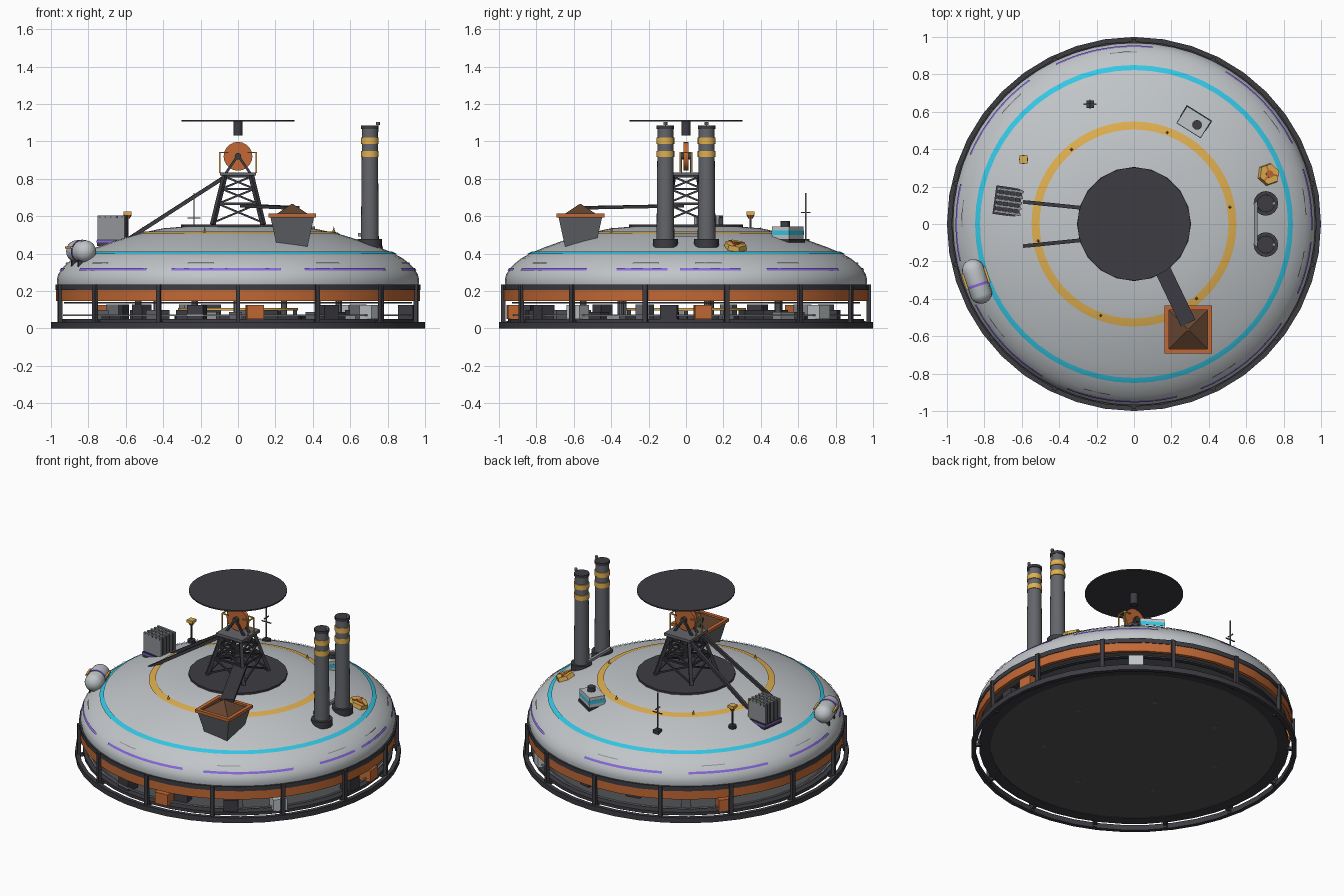
import bpy, bmesh, random
from math import sin, cos, pi, radians, degrees, atan2
from mathutils import Vector, Matrix

if "Cube" in bpy.data.objects:
    bpy.data.objects.remove(bpy.data.objects["Cube"])
random.seed(4)


def material(name, r, g, b):
    m = bpy.data.materials.new(name)
    m.use_nodes = True
    m.diffuse_color = (r, g, b, 1)
    m.node_tree.nodes["Principled BSDF"].inputs["Base Color"].default_value = (r, g, b, 1)
    return m


LIGHT = material("pale grey shell", .53, .56, .58)
STEEL = material("bare steel", .28, .29, .31)
MID = material("mid grey metal", .125, .13, .145)
DARK = material("dark metal", .045, .045, .055)
FLOOR = material("underside grey", .085, .088, .09)
ORANGE = material("orange paint", .54, .14, .035)
YELLOW = material("yellow paint", .74, .43, .08)
CYAN = material("cyan stripe", .035, .57, .78)
PURPLE = material("purple stripe", .25, .14, .74)
BROWN = material("brown ore", .13, .06, .03)


def finish(name, bm, mat, matrix):
    bm.transform(matrix)
    bmesh.ops.recalc_face_normals(bm, faces=bm.faces)
    me = bpy.data.meshes.new(name)
    for f in bm.faces:
        f.smooth = True
    bm.to_mesh(me)
    bm.free()
    me.set_sharp_from_angle(angle=radians(30))
    me.materials.append(mat)
    bpy.context.scene.collection.objects.link(bpy.data.objects.new(name, me))


def aim(loc, axis):
    return Matrix.Translation(loc) @ Vector(axis).to_track_quat('Z', 'Y').to_matrix().to_4x4()


def box(name, loc, size, mat, turn=0):
    bm = bmesh.new()
    bmesh.ops.create_cube(bm, size=1, matrix=Matrix.Diagonal((*size, 1)))
    finish(name, bm, mat, Matrix.Translation(loc) @ Matrix.Rotation(radians(turn), 4, 'Z'))


def beam(name, p, q, w, mat, h=None):
    p, q = Vector(p), Vector(q)
    bm = bmesh.new()
    bmesh.ops.create_cube(bm, size=1, matrix=Matrix.Diagonal((w, h or w, (q - p).length, 1)))
    finish(name, bm, mat, aim((p + q) / 2, q - p))


def cone(name, loc, r1, r2, h, mat, n=20, axis=(0, 0, 1), spin=0):
    bm = bmesh.new()
    bmesh.ops.create_cone(bm, cap_ends=True, segments=n, radius1=r1, radius2=r2, depth=h)
    bm.transform(Matrix.Rotation(radians(spin), 4, 'Z'))
    finish(name, bm, mat, aim(loc, axis))


def lathe(name, profile, mat, n=56, start=0, sweep=360, closed=False):
    bm = bmesh.new()
    rows, k = [], len(profile)
    for i in range(n if sweep == 360 else n + 1):
        a = radians(start + sweep * i / n)
        rows.append([bm.verts.new((r * cos(a), r * sin(a), z)) for r, z in profile])
    for i in range(n):
        a, b = rows[i], rows[(i + 1) % len(rows)]
        for j in range(k if closed else k - 1):
            l = (j + 1) % k
            bm.faces.new((a[j], b[j], b[l], a[l]))
    finish(name, bm, mat, Matrix())


def hoop(name, r0, r1, z0, z1, mat):
    lathe(name, [(r0, z0), (r1, z0), (r1, z1), (r0, z1)], mat, 40, closed=True)


DOME = [(.966, .235), (.969, .26), (.961, .29), (.942, .32), (.918, .345), (.88, .375),
        (.835, .40), (.76, .432), (.66, .468), (.53, .508), (.4, .535), (.28, .545)]


def stripe(name, r0, r1, mat, start=0, sweep=360, n=56):
    pts = []
    for r in (r0, (r0 + r1) / 2, r1):
        for (a, za), (b, zb) in zip(DOME[1:], DOME[2:]):
            if b <= r < a:
                pts.append((r + .003, za + (zb - za) * (a - r) / (a - b) + .004))
    lathe(name, pts, mat, n, start, sweep)


def around(count, r, offset=0):
    for i in range(count):
        a = 2 * pi * i / count + radians(offset)
        yield r * cos(a), r * sin(a), degrees(a)


# Shell, stripes and seams
lathe("dome_shell", DOME, LIGHT)
stripe("cyan_ring", .847, .82, CYAN)
stripe("yellow_ring", .545, .502, YELLOW)
for start, sweep in ((27, 32), (84, 32), (126, 31), (167, 25), (207, 32), (248, 36), (292, 34), (337, 17), (358, 20)):
    stripe("purple_dash", .951, .943, PURPLE, start, sweep, 8)
    stripe("seam_dash", .92, .915, STEEL, start + 5, 9, 4)
for x, y, a in around(6, .52, 10):
    cone("ring_marker", (x, y, .527), .01, 0, .035, YELLOW, 4)

# Base, posts and belt
cone("floor_disc", (0, 0, .041), .88, .88, .016, FLOOR, 40)
hoop("floor_rim", .88, .952, .03, .05, DARK)
hoop("base_ring", .974, 1.0, 0, .035, DARK)
hoop("upper_ring", .93, .977, .205, .235, DARK)
hoop("orange_belt", .95, .973, .147, .205, ORANGE)
hoop("belt_track", .9, .93, .132, .142, DARK)
hoop("guard_rail", .925, .935, .066, .074, STEEL)
cone("ceiling", (0, 0, .21), .95, .95, .008, MID, 40)
for x, y, a in around(14, .977, -90):
    box("post", (x, y, .118), (.022, .024, .232), DARK, a)
    beam("floor_bracket", (x * .96, y * .96, .032), (x, y, .025), .02, DARK)

# Machinery in the open storey
hoop("inner_track", .29, .32, .095, .108, YELLOW)
hoop("track_bed", .27, .34, .048, .065, DARK)
for x, y, a in around(8, .305):
    box("track_leg", (x, y, .075), (.02, .02, .05), DARK, a)
for i, (x, y, a) in enumerate(around(30, .78, 5)):
    s, h = random.uniform(.82, 1.08), random.choice((.025, .04, .05, .08))
    mat = (DARK, MID, DARK, STEEL, MID, DARK)[i % 6]
    box("machine", (x * s, y * s, .048 + h / 2), (.07, random.uniform(.06, .13), h), mat, a)
for x, y, mat in ((.09, -.915, ORANGE), (.915, .09, ORANGE), (-.7, .59, ORANGE), (.71, -.58, LIGHT),
                  (.58, .71, LIGHT), (.48, -.76, DARK), (.9, -.09, DARK), (-.22, -.86, DARK)):
    box("cabinet", (x, y, .087), (.08, .09, .076), mat, degrees(atan2(y, x)))
for x, y, a in around(7, .55, 12):
    cone("inner_column", (x, y, .12), .018, .018, .18, MID, 10)

# Tower with cross bracing
cone("tower_pad", (0, 0, .545), .305, .305, .022, DARK)


def leg_point(k, t):
    s = .135 - .065 * t
    return Vector((s * (1, -1, -1, 1)[k % 4], s * (1, 1, -1, -1)[k % 4], .555 + .265 * t))


levels = (.04, .42, .72, .97)
for k in range(4):
    beam("tower_leg", leg_point(k, 0), leg_point(k, 1), .022, DARK)
    for lo, hi in zip(levels, levels[1:]):
        beam("brace", leg_point(k, lo), leg_point(k + 1, hi), .01, DARK)
        beam("brace", leg_point(k + 1, lo), leg_point(k, hi), .01, DARK)
        beam("strut", leg_point(k, hi), leg_point(k + 1, hi), .011, DARK)
box("tower_deck", (0, 0, .825), (.195, .195, .018), MID)
cone("wheel", (0, 0, .92), .077, .077, .026, ORANGE, 20, (0, 1, 0))
cone("wheel_hub", (0, 0, .92), .018, .018, .07, DARK, 12, (0, 1, 0))
for s in (-1, 1):
    for x in (-.065, .065):
        beam("wheel_frame", (x, .028 * s, .83), (0, .028 * s, .925), .013, DARK)
        beam("deck_rail_post", (x * 1.5, .03 * s, .83), (x * 1.5, .03 * s, .94), .007, YELLOW)
        beam("deck_rail_arm", (x * 1.5, .03 * s, .94), (x * .8, .03 * s, .94), .007, YELLOW)
    beam("deck_rail_top", (.0975 * s, -.03, .94), (.0975 * s, .03, .94), .007, YELLOW)
    beam("stay_beam", (-.07, .065 * s, .81), (-.59, .118 * s, .475), .02, DARK)
cone("rotor_mast", (0, 0, 1.07), .025, .025, .075, DARK)
cone("top_disc", (0, 0, 1.111), .302, .302, .008, DARK, 32)

# Conveyor and ore hopper
beam("conveyor", (.05, -.03, .655), (.29, -.53, .645), .085, DARK, .018)
hx, hy = .29, -.565
cone("hopper_body", (hx, hy, .515), .115, .165, .16, MID, 4, spin=45)
cone("ore_pile", (hx, hy, .63), .155, .005, .07, BROWN, 4, spin=45)
for s in (-.116, .116):
    box("hopper_rim", (hx + s, hy, .603), (.024, .256, .02), ORANGE)
    box("hopper_rim", (hx, hy + s, .603), (.256, .024, .02), ORANGE)

# Twin chimneys
x = .705
for y in (-.11, .11):
    cone("chimney_foot", (x, y, .455), .066, .066, .045, DARK, 16)
    cone("chimney", (x, y, .76), .048, .042, .63, MID)
    cone("chimney_cap", (x, y, 1.075), .047, .047, .018, DARK)
    for z in (.932, 1.003):
        cone("chimney_band", (x, y, z), .0475, .0475, .033, YELLOW)
    beam("lamp_stalk", (x + .043, y, 1.05), (x + .043, y, 1.09), .005, MID)
    cone("chimney_lamp", (x + .043, y, 1.095), .01, .01, .016, STEEL, 8)
    beam("flue_link", (.65, y, .5), (x, y, .5), .018, STEEL)
beam("flue_pipe", (.65, -.115, .5), (.65, .115, .5), .018, STEEL)

# Hexagonal hatch
slope, centre = Vector((.36, .13, 1)), Vector((.725, .267, .455))
cone("hatch", (.72, .265, .44), .062, .057, .03, YELLOW, 6, slope)
cone("hatch_centre", centre, .022, .022, .006, ORANGE, 6, slope)
for x, y, a in around(3, .05):
    beam("hatch_rib", centre, centre + slope.to_track_quat('Z', 'Y') @ Vector((x, y, 0)), .009, ORANGE, .006)

# Equipment cabin
box("cabin", (.32, .545, .505), (.15, .105, .08), LIGHT, -32)
box("cabin_stripe", (.32, .545, .512), (.154, .109, .024), CYAN, -32)
box("cabin_base", (.32, .545, .468), (.16, .115, .02), DARK, -32)
cone("cabin_vent", (.337, .53, .558), .026, .026, .03, DARK, 12)

# Finned cooler
box("cooler_base", (-.67, .12, .458), (.15, .15, .035), DARK, -8)
box("cooler_stripe", (-.67, .12, .464), (.154, .154, .012), PURPLE, -8)
box("cooler_core", (-.67, .12, .53), (.13, .125, .12), DARK, -8)
for i in range(5):
    s = -.06 + .03 * i
    box("cooler_fin", (-.67 + s * sin(radians(8)), .12 + s, .537), (.145, .013, .135), STEEL, -8)
    box("cooler_bar", (-.67 + s, .12 - s * sin(radians(8)), .596), (.008, .14, .01), MID, -8)

# Capsule tank on saddles
centre, axis = Vector((-.84, -.305, .412)), Vector((.32, -.95, 0)).normalized()
bm = bmesh.new()
bmesh.ops.create_uvsphere(bm, u_segments=20, v_segments=12, radius=.06)
for v in bm.verts:
    v.co.z += .065 if v.co.z > .001 else -.06
finish("tank", bm, LIGHT, aim(centre, axis))
cone("tank_band", centre + axis * .022, .062, .062, .014, PURPLE, 20, axis)
side, lift = Vector((-.95, -.32, 0)) * .062, Vector((0, 0, .02))
for s in (-1, 1):
    box("tank_saddle", centre + axis * .055 * s - lift * 2.7, (.07, .02, .07), DARK, 18)
    beam("tank_rail", centre + side * s - axis * .06 + lift, centre + side * s + axis * .03 + lift, .012, YELLOW)

# Beacon and aerial
cone("beacon_foot", (-.59, .345, .48), .025, .025, .02, DARK, 8)
beam("beacon_post", (-.59, .345, .46), (-.59, .345, .59), .01, DARK)
cone("beacon_lower", (-.59, .345, .597), .012, .022, .018, ORANGE, 8)
cone("beacon_lamp", (-.59, .345, .616), .03, .03, .018, YELLOW, 4, spin=45)
box("aerial_foot", (-.235, .64, .465), (.04, .04, .025), DARK)
beam("aerial_mast", (-.235, .64, .46), (-.235, .64, .725), .007, MID)
beam("aerial_bar", (-.27, .64, .59), (-.2, .64, .59), .006, MID)
beam("aerial_bar", (-.235, .615, .62), (-.235, .665, .62), .006, MID)
